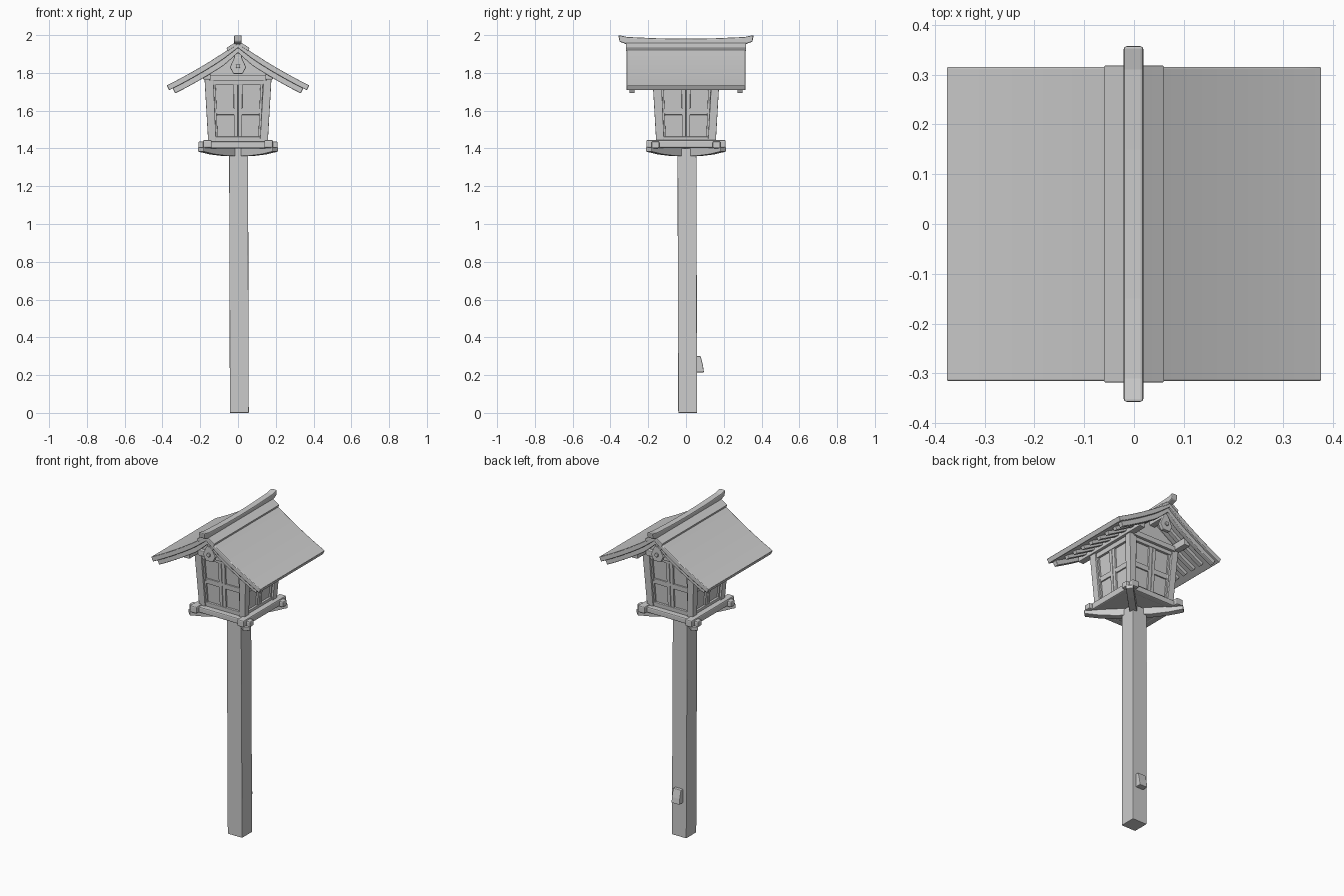
import bpy, bmesh, math
from mathutils import Matrix, Vector

if "Cube" in bpy.data.objects:
    bpy.data.objects.remove(bpy.data.objects["Cube"])


def finish(name, bm, bevel=0.0, smooth=False):
    bmesh.ops.recalc_face_normals(bm, faces=bm.faces)
    me = bpy.data.meshes.new(name)
    bm.to_mesh(me)
    bm.free()
    ob = bpy.data.objects.new(name, me)
    bpy.context.collection.objects.link(ob)
    if bevel:
        m = ob.modifiers.new("Bevel", 'BEVEL')
        m.width, m.segments, m.limit_method = bevel, 2, 'ANGLE'
        m.angle_limit = math.radians(40)
    if smooth:
        bpy.ops.object.select_all(action='DESELECT')
        bpy.context.view_layer.objects.active = ob
        ob.select_set(True)
        bpy.ops.object.shade_smooth_by_angle(angle=math.radians(30))
    return ob


def add_prism(bm, pts, a, b, axis='y', mat=Matrix()):
    """Closed profile (p, z) extruded from a to b along axis."""
    def at(p, d):
        return mat @ Vector((p[0], d, p[1]) if axis == 'y' else (d, p[0], p[1]))
    lo = [bm.verts.new(at(p, a)) for p in pts]
    hi = [bm.verts.new(at(p, b)) for p in pts]
    bm.faces.new(lo)
    bm.faces.new(hi[::-1])
    for i in range(len(pts)):
        j = (i + 1) % len(pts)
        bm.faces.new((lo[i], lo[j], hi[j], hi[i]))


def rect(x0, x1, z0, z1):
    return [(x0, z0), (x1, z0), (x1, z1), (x0, z1)]


def prisms(name, items, bevel=0.0, smooth=False):
    bm = bmesh.new()
    for it in items:
        add_prism(bm, *it)
    return finish(name, bm, bevel, smooth)


def quarter(k):
    return Matrix.Rotation(k * math.pi / 2, 4, 'Z')


def wall_part(name, pieces, bevel=0.003):
    """Boxes (u0, u1, z0, z1, inset, depth) on all four outward-leaning walls."""
    bm = bmesh.new()
    for k in range(4):
        for u0, u1, z0, z1, inset, depth in pieces:
            v = []
            for z in (z0, z1):
                h = 0.157 + (z - 1.42) * 0.058
                for u, d in ((u0, inset), (u1, inset), (u1, inset + depth), (u0, inset + depth)):
                    v.append(bm.verts.new(quarter(k) @ Vector((u * h / 0.157, d - h, z))))
            for f in ((0, 1, 2, 3), (4, 5, 6, 7), (0, 1, 5, 4), (1, 2, 6, 5), (2, 3, 7, 6), (3, 0, 4, 7)):
                bm.faces.new([v[i] for i in f])
    return finish(name, bm, bevel)


# Roof curve: height of the top surface, and a layer lying o0..o1 beneath it
def roof_z(x):
    return 1.925 - 0.633 * (x - 0.05) + 0.278 * (x - 0.05) * (x - 0.2)


def band(x0, x1, o0, o1, side, n=10):
    xs = [x0 + (x1 - x0) * i / n for i in range(n + 1)]
    def p(x, o):
        return (side * (x - o * 0.5 * min(1, x / 0.1)), roof_z(x) - o)
    return [p(x, o0) for x in xs] + [p(x, o1) for x in reversed(xs)]


def full_band(x1, o0, o1):
    r, l = band(0, x1, o0, o1, 1), band(0, x1, o0, o1, -1)
    return l[10:0:-1] + r[:11] + r[11:] + l[20:10:-1]


# Post and the small block on its back
bm = bmesh.new()
bmesh.ops.create_cube(bm, size=1, matrix=Matrix.Translation((0.007, 0.009, 0.7)) @ Matrix.Diagonal((0.1, 0.1, 1.4, 1)))
for v in bm.verts:
    if v.co.z > 1:
        v.co.x -= 0.004
        v.co.y -= 0.004
finish("post", bm, 0.003)
prisms("back_block", [([(0.05, 0.215), (0.095, 0.215), (0.09, 0.25), (0.078, 0.3), (0.05, 0.3)],
                       -0.02, 0.035, 'x')], 0.004)

# Diagonal boat-shaped brackets carrying the base frame
boat = [(-0.28, 1.406), (-0.28, 1.383), (-0.2, 1.369), (-0.1, 1.36),
        (0.1, 1.36), (0.2, 1.369), (0.28, 1.383), (0.28, 1.406)]
prisms("diagonal_brackets", [(boat, -0.021, 0.021, 'y', Matrix.Rotation(a * math.pi / 4, 4, 'Z'))
                             for a in (1, 3)], 0.004)

# Base frame rails crossing at the corners, with floor
prisms("base_rails_x", [(rect(-0.21, 0.21, 1.401, 1.437), s * 0.162 - 0.021, s * 0.162 + 0.021)
                        for s in (-1, 1)], 0.007)
prisms("base_rails_y", [(rect(-0.21, 0.21, 1.403, 1.445), s * 0.162 - 0.023, s * 0.162 + 0.023, 'x')
                        for s in (-1, 1)], 0.007)
prisms("floor", [(rect(-0.15, 0.15, 1.404, 1.43), -0.15, 0.15)])

# Lantern box: panels, corner posts, frame and lattice
wall_part("window_panels", [(-0.14, 0.14, 1.425, 1.78, 0.022, 0.01)], 0)
wall_part("corner_posts", [(-0.157, -0.115, 1.425, 1.79, 0, 0.042)])
wall_part("wall_rails", [(-0.125, 0.125, 1.43, 1.462, 0.008, 0.02),
                         (-0.125, 0.125, 1.735, 1.765, 0.008, 0.02)])
wall_part("window_lattice", [(-0.021, -0.001, 1.46, 1.74, 0.011, 0.016),
                             (0.001, 0.021, 1.46, 1.74, 0.011, 0.016),
                             (-0.118, 0.118, 1.578, 1.61, 0.014, 0.013),
                             (-0.118, -0.106, 1.46, 1.74, 0.012, 0.016),
                             (0.106, 0.118, 1.46, 1.74, 0.012, 0.016)], 0.002)

# Gable walls, cross beams and purlins
gable = [(-0.165, 1.755), (0.165, 1.755), (0.165, 1.805), (0, 1.91), (-0.165, 1.805)]
prisms("gable_walls", [(gable, s * 0.14, s * 0.16) for s in (-1, 1)])
prisms("gable_beams", [(rect(-0.15, 0.15, 1.757, 1.79), s * 0.14, s * 0.185) for s in (-1, 1)], 0.004)
prisms("purlins", [(rect(s * 0.165 - 0.02, s * 0.165 + 0.02, 1.765, 1.81), -0.27, 0.27)
                   for s in (-1, 1)], 0.004)
prisms("ridge_purlin", [(rect(-0.02, 0.02, 1.875, 1.93), -0.28, 0.28)], 0.004)

# Roof shell, gable boards and rafters
prisms("roof", [(full_band(0.377, 0, 0.026), -0.315, 0.315)], 0.003, True)
prisms("barge_boards", [(full_band(0.358, 0.024, 0.052), s * 0.272, s * 0.3) for s in (-1, 1)], 0.003, True)
prisms("rafters", [(band(0.04, 0.335, 0.022, 0.044, s), y - 0.013, y + 0.013)
                   for s in (-1, 1) for y in [-0.21 + 0.07 * i for i in range(7)]], 0.002)

# Hexagonal gable pendants with round studs
hexagon = [(-0.024, 1.795), (0.024, 1.795), (0.043, 1.83), (0.018, 1.885), (-0.018, 1.885), (-0.043, 1.83)]
stud = [(0.012 * math.cos(i * math.pi / 5), 1.836 + 0.012 * math.sin(i * math.pi / 5)) for i in range(10)]
prisms("gable_pendants", [(hexagon, s * 0.262, s * 0.285) for s in (-1, 1)], 0.004)
prisms("pendant_studs", [(stud, s * 0.28, s * 0.295) for s in (-1, 1)], 0.003)

# Ridge cap and upswept ridge beam
prisms("ridge_cap", [(full_band(0.057, -0.012, 0.006), -0.318, 0.318)], 0.002)
top = [(-0.358, 2.0), (-0.31, 1.99), (-0.15, 1.983), (0, 1.981), (0.15, 1.983), (0.31, 1.99), (0.358, 2.0)]
prisms("ridge_beam", [(top + [(0.352, 1.965), (0.31, 1.95), (-0.31, 1.95), (-0.352, 1.965)],
                       -0.021, 0.019, 'x')], 0.006)
